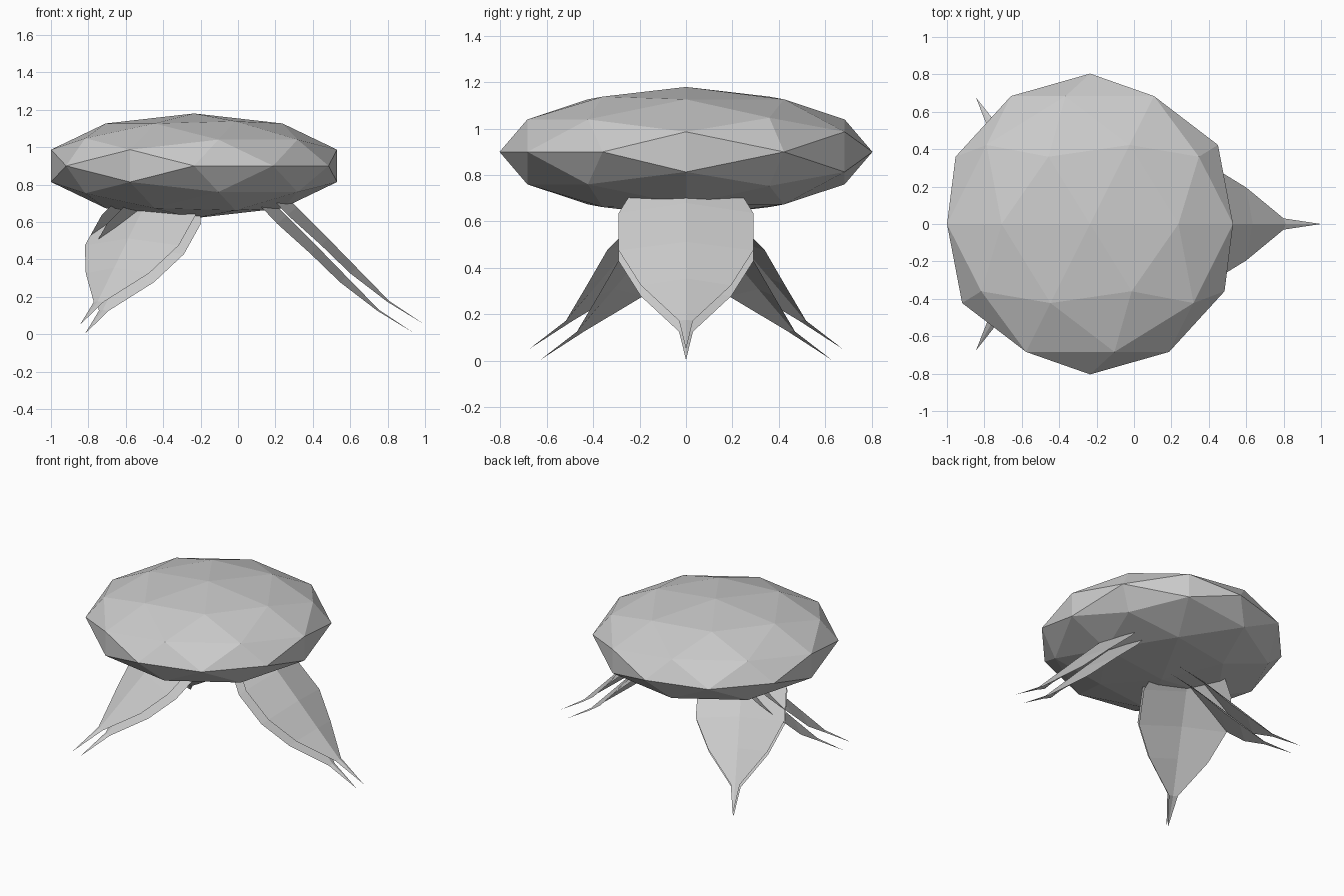
import bpy, bmesh, math
from mathutils import Matrix, Vector

if "Cube" in bpy.data.objects:
    bpy.data.objects.remove(bpy.data.objects["Cube"])

grey = bpy.data.materials.new("light grey")
grey.diffuse_color = (0.6, 0.6, 0.6, 1)
grey.use_nodes = True
grey.node_tree.nodes["Principled BSDF"].inputs["Base Color"].default_value = grey.diffuse_color


def finish(bm, name):
    mesh = bpy.data.meshes.new(name)
    bm.to_mesh(mesh)
    bm.free()
    mesh.materials.append(grey)
    obj = bpy.data.objects.new(name, mesh)
    bpy.context.collection.objects.link(obj)
    return obj


# Flattened faceted body, poles along y
bm = bmesh.new()
bmesh.ops.create_icosphere(
    bm, subdivisions=2, radius=1,
    matrix=Matrix.Translation((-0.235, 0, 0.9))
    @ Matrix.Diagonal((0.804, 0.804, 0.28, 1))
    @ Matrix.Rotation(math.pi / 2, 4, 'X'))
finish(bm, "body")

# Leaf rows: edge x, edge z, half width, ridge x, ridge z
ROWS = [
    (0.13, 0.78, 0.20, 0.19, 0.80),
    (0.265, 0.637, 0.29, 0.315, 0.68),
    (0.445, 0.475, 0.29, 0.482, 0.512),
    (0.60, 0.325, 0.195, 0.635, 0.355),
    (0.80, 0.172, 0.03, 0.81, 0.176),
]
TIP = Vector((1.0, 0, 0.05))


def leg(name, angle, shift):
    """Two creased leaf sheets, one just below the other."""
    bm = bmesh.new()
    for drop in (Vector((0, 0, 0)), Vector((-0.055, 0, -0.047))):
        rows = [[bm.verts.new(Vector(p) + drop)
                 for p in ((x, -w, z), (rx, 0, rz), (x, w, z))]
                for x, z, w, rx, rz in ROWS]
        tip = bm.verts.new(TIP + drop)
        for a, b in zip(rows, rows[1:]):
            for i in (0, 1):
                bm.faces.new((a[i], b[i], b[i + 1], a[i + 1]))
        for i in (0, 1):
            bm.faces.new((rows[-1][i], tip, rows[-1][i + 1]))
    bm.transform(Matrix.Translation(shift)
                 @ Matrix.Rotation(math.radians(angle), 4, 'Z'))
    finish(bm, name)


# Three legs, 120 degrees apart
leg("right_leg", 0, (0, 0, 0))
leg("back_left_leg", 120, (-0.345, -0.19, 0))
leg("front_left_leg", -120, (-0.345, 0.19, 0))
